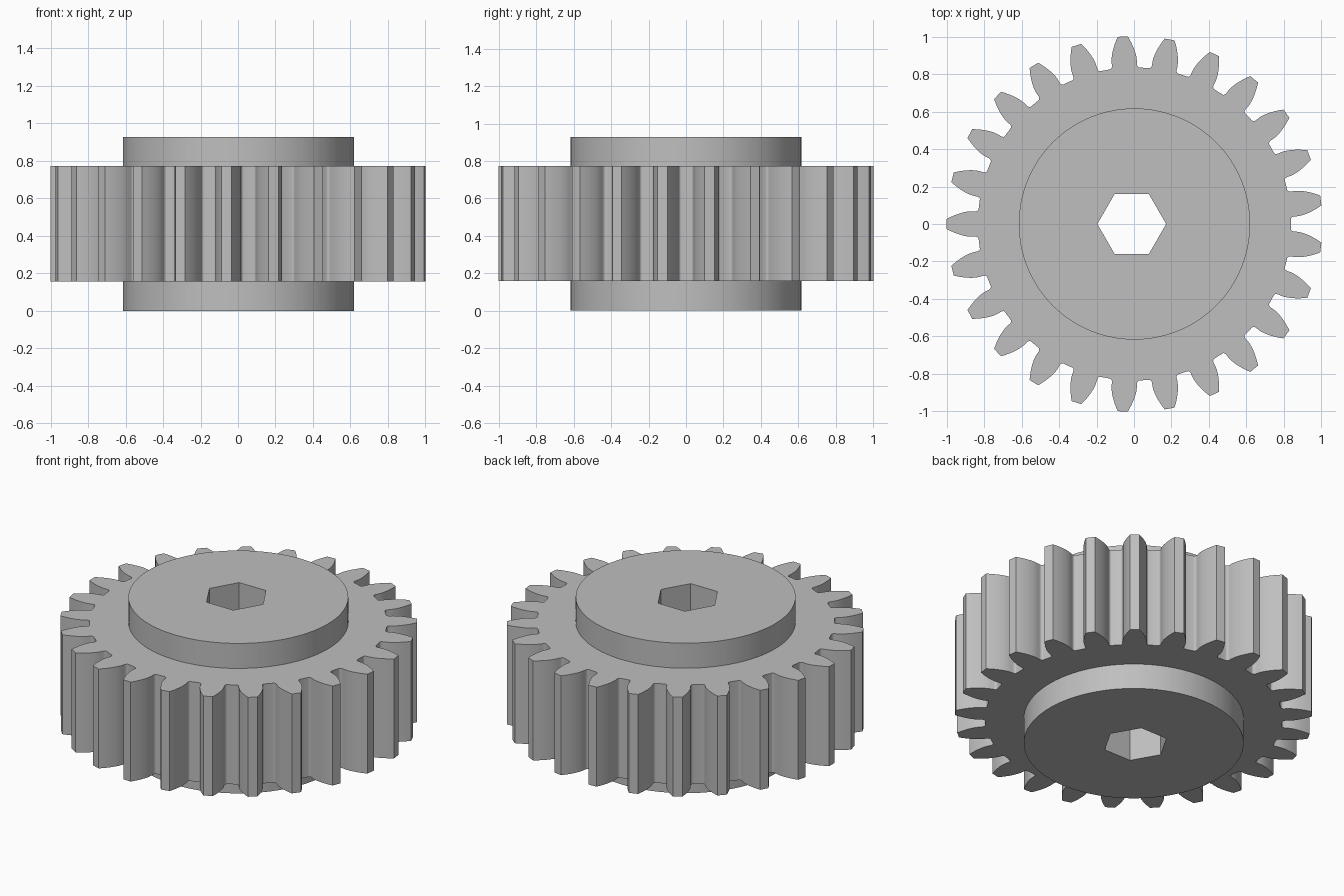
import bpy
import bmesh
from math import acos, cos, degrees, pi, radians, sin, sqrt, tan

old = bpy.data.objects.get("Cube")
if old:
    bpy.data.objects.remove(old, do_unlink=True)

TEETH = 25
TIP = 1.0025
MODULE = 2 * TIP / (TEETH + 2)
PITCH = TIP - MODULE
BASE = PITCH * cos(radians(20))
ROOT = PITCH - 1.25 * MODULE
HUB = 0.617
CENTRE_X = 0.0025
BORE_X = -0.012
APOTHEM = 0.159
Z_GEAR = (0.158, 0.774)
Z_TOP = 0.929


def inv(a):
    return tan(a) - a


def half_tooth():
    """(angle from tooth centre, radius) pairs from tip to root along one flank."""
    pts = []
    start = pi / (2 * TEETH) + inv(radians(20))
    steps = 7
    for i in range(steps + 1):
        r = TIP + (BASE - TIP) * i / steps
        pts.append((start - inv(acos(min(1, BASE / r))), r))
    # Root fillet
    w, h, a0 = 0.016, 0.018, start + 0.001
    for i in range(6):
        t = i / 5 * pi / 2
        pts.append((a0 + w * (1 - cos(t)), ROOT + h * (1 - sin(t))))
    return pts


# Full outline in polar form, one tooth pointing to -x
flank = half_tooth()
tooth = [(-a, r) for a, r in reversed(flank)] + flank
outline = [(pi + k * 2 * pi / TEETH + a, r) for k in range(TEETH) for a, r in tooth]
angles = [a for a, r in outline]

# Hexagonal bore sampled at the same angles, with exact corners
bore_angles = list(angles)
for k in range(6):
    corner = pi + k * pi / 3
    i = min(range(len(angles)), key=lambda j: 1 - cos(angles[j] - corner))
    bore_angles[i] = corner
gear = [(CENTRE_X + r * cos(a), r * sin(a)) for a, r in outline]
hub = [(CENTRE_X + HUB * cos(a), HUB * sin(a)) for a in angles]
bore = []
for a in bore_angles:
    r = APOTHEM / cos(a % (pi / 3) - pi / 6)
    bore.append((BORE_X + r * cos(a), r * sin(a)))

# Loft one closed solid: bottom face, lower hub, toothed rim, upper hub, bore
sections = [(bore, 0), (hub, 0), (hub, Z_GEAR[0]), (gear, Z_GEAR[0]),
            (gear, Z_GEAR[1]), (hub, Z_GEAR[1]), (hub, Z_TOP), (bore, Z_TOP)]
bm = bmesh.new()
rings = [[bm.verts.new((x, y, z)) for x, y in loop] for loop, z in sections]
n = len(angles)
for s, lower in enumerate(rings):
    upper = rings[(s + 1) % len(rings)]
    for i in range(n):
        j = (i + 1) % n
        bm.faces.new((lower[i], lower[j], upper[j], upper[i]))
bmesh.ops.recalc_face_normals(bm, faces=bm.faces)
mesh = bpy.data.meshes.new("spur_gear")
bm.to_mesh(mesh)
bm.free()

grey = bpy.data.materials.new("plain_grey")
grey.use_nodes = True
colour = (0.52, 0.52, 0.52, 1)
grey.diffuse_color = colour
grey.node_tree.nodes["Principled BSDF"].inputs["Base Color"].default_value = colour
mesh.materials.append(grey)

obj = bpy.data.objects.new("spur_gear", mesh)
bpy.context.collection.objects.link(obj)
bpy.context.view_layer.objects.active = obj
obj.select_set(True)
bpy.ops.object.shade_smooth_by_angle(angle=radians(30))
